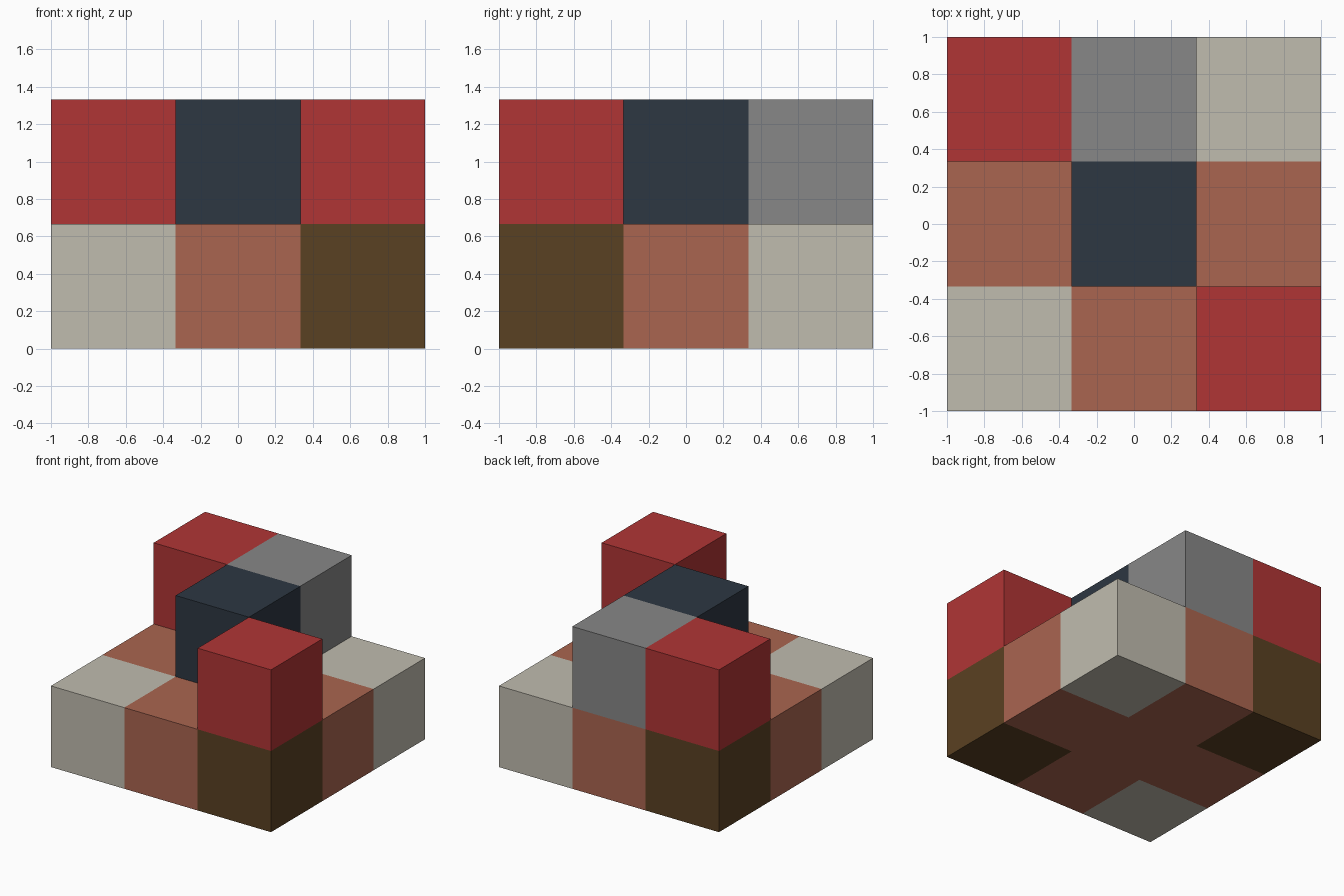
import bpy
import bmesh

U = 2 / 3  # side of one block

cube = bpy.data.objects.get("Cube")
if cube:
    bpy.data.objects.remove(cube, do_unlink=True)


def linear(c):
    c /= 255
    return c / 12.92 if c <= 0.04045 else ((c + 0.055) / 1.055) ** 2.4


def material(name, *rgb):
    mat = bpy.data.materials.new(name)
    mat.use_nodes = True
    col = [linear(c) for c in rgb] + [1]
    mat.diffuse_color = col
    mat.node_tree.nodes["Principled BSDF"].inputs["Base Color"].default_value = col
    return mat


red = material("red", 176, 53, 53)
navy = material("navy", 45, 55, 66)
grey = material("grey", 135, 135, 135)
cream = material("cream", 192, 188, 175)
clay = material("clay", 170, 101, 80)
brown = material("brown", 90, 65, 34)


def finish(name, bm, mat):
    bmesh.ops.recalc_face_normals(bm, faces=bm.faces)
    mesh = bpy.data.meshes.new(name)
    bm.to_mesh(mesh)
    bm.free()
    mesh.materials.append(mat)
    obj = bpy.data.objects.new(name, mesh)
    bpy.context.collection.objects.link(obj)
    return obj


def block(name, mat, col, row, level):
    """One cube in the block grid; col and row run from -1 to 1."""
    bm = bmesh.new()
    bmesh.ops.create_cube(bm, size=U)
    obj = finish(name, bm, mat)
    obj.location = (col * U, row * U, (level + 0.5) * U)


# Base cross: one arm profile turned four times, then extruded
bm = bmesh.new()
h = U / 2
outline = []
x_axis, y_axis = (1, 0), (0, 1)
for turn in range(4):
    for a, b in ((1, -h), (1, h), (h, h)):
        outline.append(bm.verts.new((a * x_axis[0] + b * y_axis[0],
                                     a * x_axis[1] + b * y_axis[1], 0)))
    x_axis, y_axis = y_axis, (-x_axis[0], -x_axis[1])
floor = bm.faces.new(outline)
extruded = bmesh.ops.extrude_face_region(bm, geom=[floor], use_keep_orig=True)
top = [v for v in extruded["geom"] if isinstance(v, bmesh.types.BMVert)]
bmesh.ops.translate(bm, verts=top, vec=(0, 0, U))
finish("base_cross", bm, clay)

# Base corners, alike across each diagonal
block("front_right_base_corner", cream, -1, -1, 0)
block("back_left_base_corner", cream, 1, 1, 0)
block("front_left_base_corner", brown, 1, -1, 0)
block("back_right_base_corner", brown, -1, 1, 0)

# Upper blocks
block("front_left_upper_block", red, 1, -1, 1)
block("back_right_upper_block", red, -1, 1, 1)
block("centre_upper_block", navy, 0, 0, 1)
block("back_upper_block", grey, 0, 1, 1)
